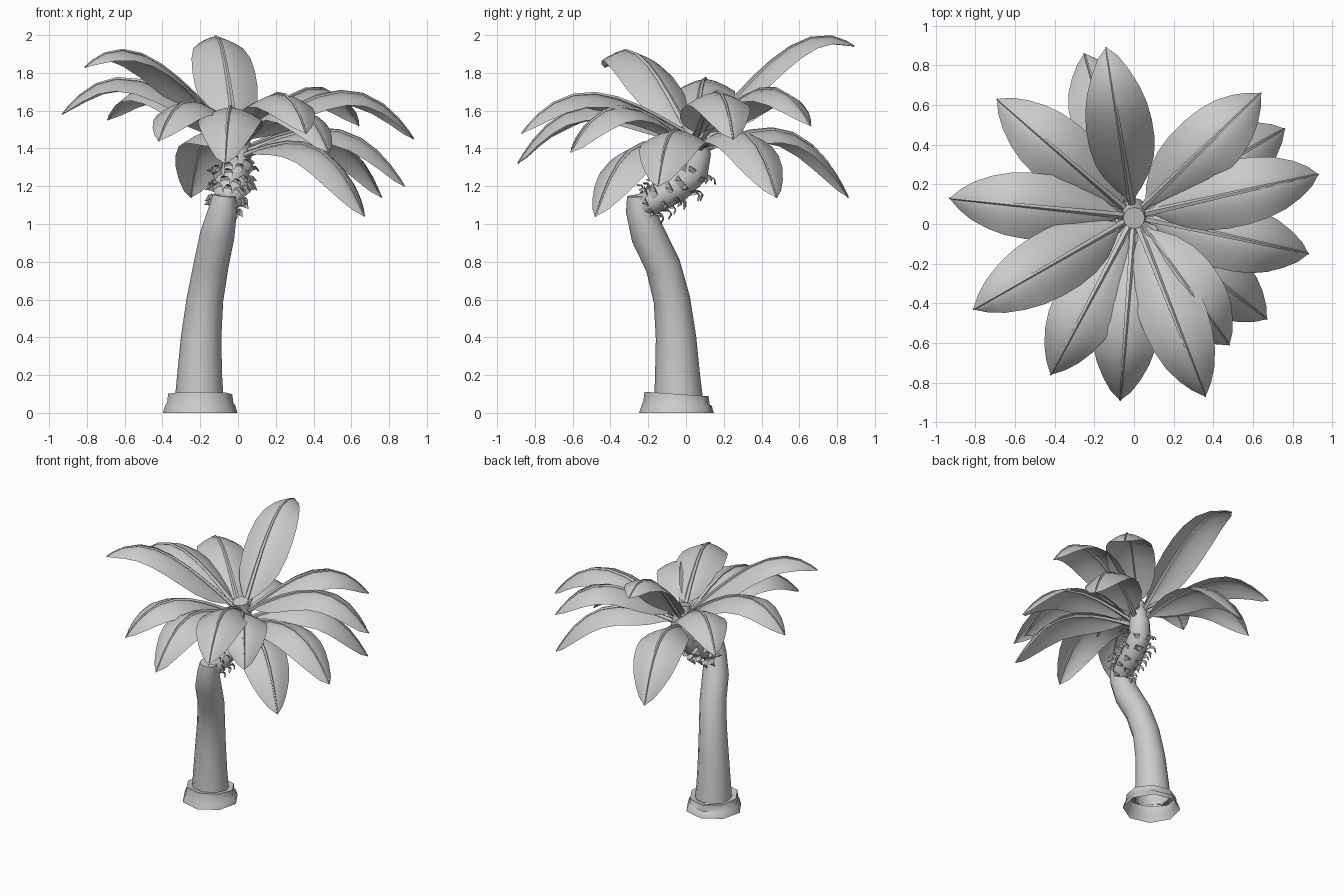
import bpy, bmesh, math, random
from mathutils import Vector as V

if "Cube" in bpy.data.objects:
    bpy.data.objects.remove(bpy.data.objects["Cube"])

random.seed(4)


def finish(bm, name, angle=50):
    bmesh.ops.remove_doubles(bm, verts=bm.verts, dist=0.0002)
    me = bpy.data.meshes.new(name)
    bm.to_mesh(me)
    bm.free()
    ob = bpy.data.objects.new(name, me)
    bpy.context.collection.objects.link(ob)
    bpy.ops.object.select_all(action='DESELECT')
    ob.select_set(True)
    bpy.context.view_layer.objects.active = ob
    bpy.ops.object.shade_smooth_by_angle(angle=math.radians(angle))
    return ob


def skin(bm, rows, closed):
    """Bridge rows of points with quads."""
    vs = [[bm.verts.new(p) for p in r] for r in rows]
    n = len(rows[0])
    for a, b in zip(vs, vs[1:]):
        for i in range(n if closed else n - 1):
            j = (i + 1) % n
            bm.faces.new((a[i], a[j], b[j], b[i]))
    return vs


def frame(pts, i, ref):
    t = (pts[min(i + 1, len(pts) - 1)] - pts[max(i - 1, 0)]).normalized()
    u = (ref - t * ref.dot(t)).normalized()
    return t, u, t.cross(u)


def tube(bm, pts, radii, sides, ref=V((1, 0, 0))):
    rows = []
    for i, (p, r) in enumerate(zip(pts, radii)):
        t, u, v = frame(pts, i, ref)
        rows.append([p + r * (u * math.cos(a) + v * math.sin(a))
                     for a in (2 * math.pi * k / sides for k in range(sides))])
    vs = skin(bm, rows, True)
    bm.faces.new(vs[-1])


# Flared base collar, open underneath
bm = bmesh.new()
rows = []
for z, r in [(0, .2), (.04, .187), (.055, .177), (.1, .172), (.09, .122)]:
    rows.append([(-.2 + r * math.cos(a), -.05 + r * math.sin(a),
                  z - (.012 * math.sin(a) if z > .05 else 0))
                 for a in (math.pi * k / 4 + .15 for k in range(8))])
skin(bm, rows, True)
finish(bm, "base_collar")

# Leaning trunk
trunk = [(-.205, -.04, .085, .128), (-.203, -.045, .2, .119), (-.195, -.053, .4, .107),
         (-.175, -.075, .6, .097), (-.143, -.122, .78, .093), (-.11, -.2, .94, .092),
         (-.08, -.245, 1.08, .075), (-.072, -.25, 1.15, .062)]
bm = bmesh.new()
tube(bm, [V(p[:3]) for p in trunk], [p[3] for p in trunk], 12)
finish(bm, "trunk")

# Crown stem that carries the leaves
stem = [V(p) for p in [(-.075, -.24, 1.09), (-.05, -.14, 1.14), (-.035, -.04, 1.2),
                       (-.015, .045, 1.28), (0, .06, 1.37), (0, .045, 1.46), (0, .03, 1.53)]]
stem_r = [.065, .073, .078, .078, .072, .062, .055]
bm = bmesh.new()
tube(bm, stem, stem_r, 12)
finish(bm, "crown_stem")

# Curled bark scales around the stem
bm = bmesh.new()
for ring in range(5):
    f = .4 + ring * .65
    i = int(f)
    c = stem[i].lerp(stem[i + 1], f - i)
    t, u, v = frame(stem, i, V((1, 0, 0)))
    for k in range(8):
        a = 2 * math.pi * (k + .5 * (ring % 2)) / 8 + random.uniform(-.2, .2)
        out = u * math.cos(a) + v * math.sin(a)
        side = t.cross(out)
        s = random.uniform(.85, 1.25)
        p = c + out * stem_r[i] * .93 + t * random.uniform(-.015, .015)
        rows = []
        for o, up, w in [(0, -.015, .02), (.02, .02, .025), (.042, .022, .018), (.058, -.002, .001)]:
            q = p + s * (out * o + t * up)
            rows.append([q - side * w * s, q + out * .006, q + side * w * s, q - out * .005])
        skin(bm, rows, True)
finish(bm, "bark_scales")


def arch(root, tip, peak, p=3.3):
    """Height curve root + a*t - c*t^p that tops out at peak and ends at tip."""
    h, d = peak - root, tip - root
    lo, hi = max(d * p / (p - 1), 0) + 1e-4, 5.0
    for _ in range(50):
        a = (lo + hi) / 2
        tm = (a / (p * (a - d))) ** (1 / (p - 1))
        if a * tm * (1 - 1 / p) > h:
            hi = a
        else:
            lo = a
    return lambda t: root + a * t - (a - d) * t ** p


# Leaves: tip x, tip y, tip z, peak z, root z
leaves = [(-.14, .89, 1.94, 1.995, 1.44), (-.25, .86, 1.14, 1.5, 1.38),
          (-.69, .63, 1.55, 1.72, 1.43), (-.93, .13, 1.58, 1.77, 1.46),
          (-.81, -.43, 1.83, 1.92, 1.46), (-.42, -.76, 1.44, 1.65, 1.43),
          (-.07, -.89, 1.32, 1.62, 1.41), (.36, -.87, 1.48, 1.69, 1.47),
          (.48, -.61, 1.38, 1.62, 1.42), (.67, -.48, 1.04, 1.43, 1.36),
          (.88, -.15, 1.2, 1.5, 1.38), (.93, .25, 1.45, 1.7, 1.45),
          (.64, .66, 1.52, 1.72, 1.44), (.76, .48, 1.14, 1.5, 1.39)]
# half width along the leaf, by fraction of its length
profile = [(0, .012), (.08, .025), (.13, .066), (.2, .113), (.3, .15), (.42, .167),
           (.54, .168), (.66, .158), (.77, .134), (.87, .096), (.95, .052), (1, .002)]
for n, (x, y, tip, peak, root) in enumerate(leaves):
    start = V((0, .04, 0))
    flat = V((x, y, 0)) - start
    side = V((-flat.y, flat.x, 0)).normalized()
    start += flat.normalized() * .03
    flat = V((x, y, 0)) - start
    height = arch(root, tip, peak)
    fine = [start + flat * (k / 100) + V((0, 0, height(k / 100))) for k in range(101)]
    run = [0]
    for p, q in zip(fine, fine[1:]):
        run.append(run[-1] + (q - p).length)
    pts = [fine[min(range(101), key=lambda k: abs(run[k] - s * run[-1]))] for s, _ in profile]
    bm = bmesh.new()
    rows = []
    for i, (s, w) in enumerate(profile):
        _, u, up = frame(pts, i, side)
        if up.z < 0:
            up = -up
        rows.append([pts[i] + u * w * k - up * w * .42 * abs(k) ** 1.6
                     for k in (-1, -.66, -.33, 0, .33, .66, 1)])
    skin(bm, rows, False)
    # raised midrib
    tube(bm, pts, [.019 - .014 * s for s, _ in profile], 5, side)
    finish(bm, "leaf_%02d" % (n + 1))
